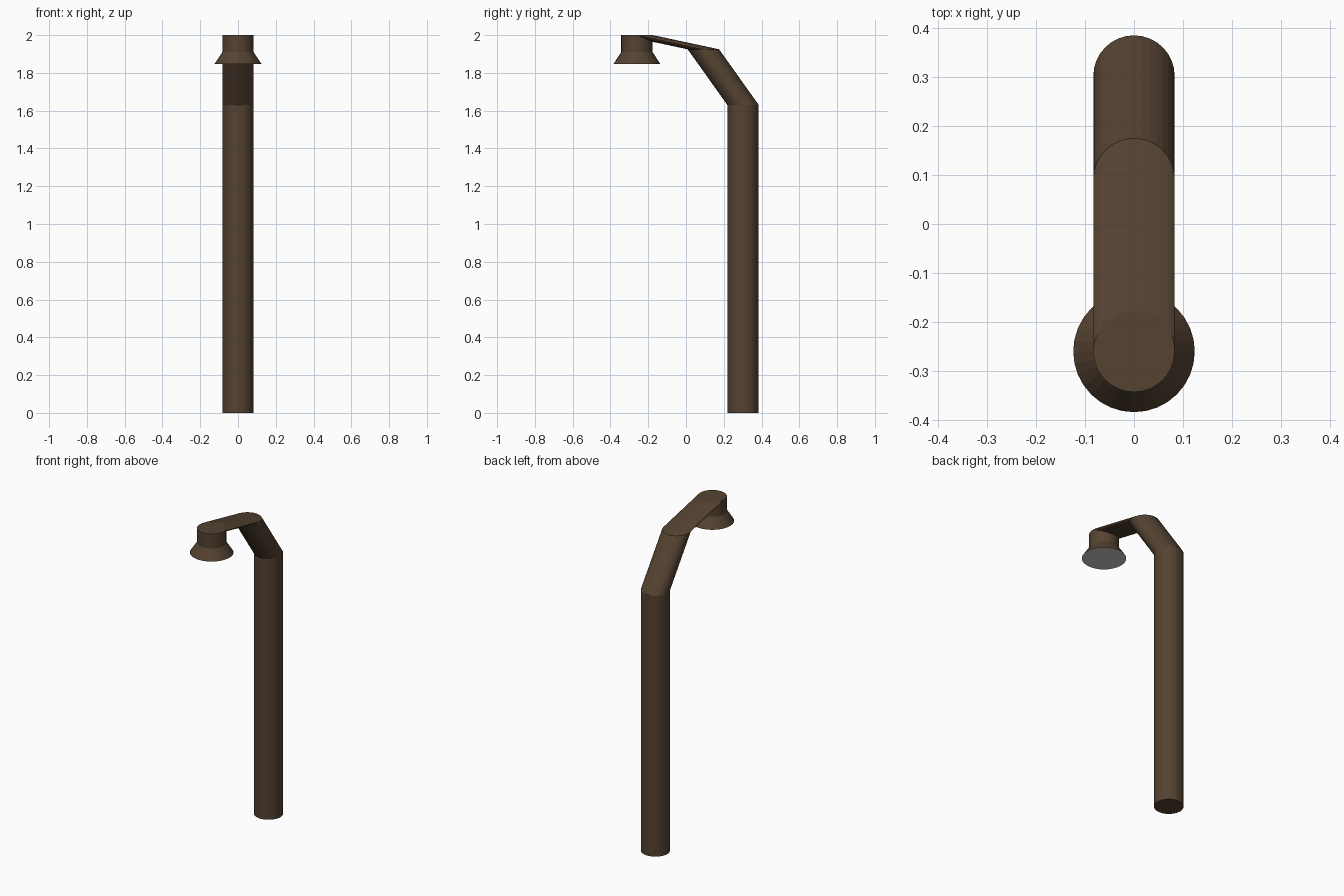
import bpy, bmesh
from math import cos, sin, tau

if "Cube" in bpy.data.objects:
    bpy.data.objects.remove(bpy.data.objects["Cube"])

SIDES = 32
R = 0.083
LAMP_Y = -0.26

brown = bpy.data.materials.new("dark_brown_metal")
brown.diffuse_color = (0.09, 0.055, 0.031, 1)
brown.use_nodes = True
brown.node_tree.nodes["Principled BSDF"].inputs["Base Color"].default_value = brown.diffuse_color


def ring(bm, y, z, r):
    return [bm.verts.new((r * cos(tau * i / SIDES), y + r * sin(tau * i / SIDES), z))
            for i in range(SIDES)]


def loft(name, rings, cap_start=True, cap_end=True, mat=None):
    """Join horizontal rings (y, z, radius) into one flat-shaded tube."""
    bm = bmesh.new()
    loops = [ring(bm, *r) for r in rings]
    for a, b in zip(loops, loops[1:]):
        for i in range(SIDES):
            j = (i + 1) % SIDES
            bm.faces.new((a[i], a[j], b[j], b[i]))
    if cap_start:
        bm.faces.new(loops[0][::-1])
    if cap_end:
        bm.faces.new(loops[-1])
    if len(loops) > 1:
        bmesh.ops.recalc_face_normals(bm, faces=bm.faces)
    me = bpy.data.meshes.new(name)
    bm.to_mesh(me)
    bm.free()
    ob = bpy.data.objects.new(name, me)
    bpy.context.collection.objects.link(ob)
    if mat:
        me.materials.append(mat)
    return ob


# Upright post, bend and sloping arm, all with level cross-sections
loft("post_and_arm", [(0.302, 0, R), (0.302, 1.63, R), (0.092, 1.925, R),
                      (LAMP_Y, 2.0, R)], cap_end=False, mat=brown)

# Lamp neck with flared shade, closed on top
loft("lamp_shade", [(LAMP_Y, 2.0, R), (LAMP_Y, 1.91, R), (LAMP_Y, 1.847, 0.124)],
     cap_end=False, mat=brown)

# Grey lens closing the underside of the shade
loft("lamp_lens", [(LAMP_Y, 1.847, 0.124)], cap_end=False)
